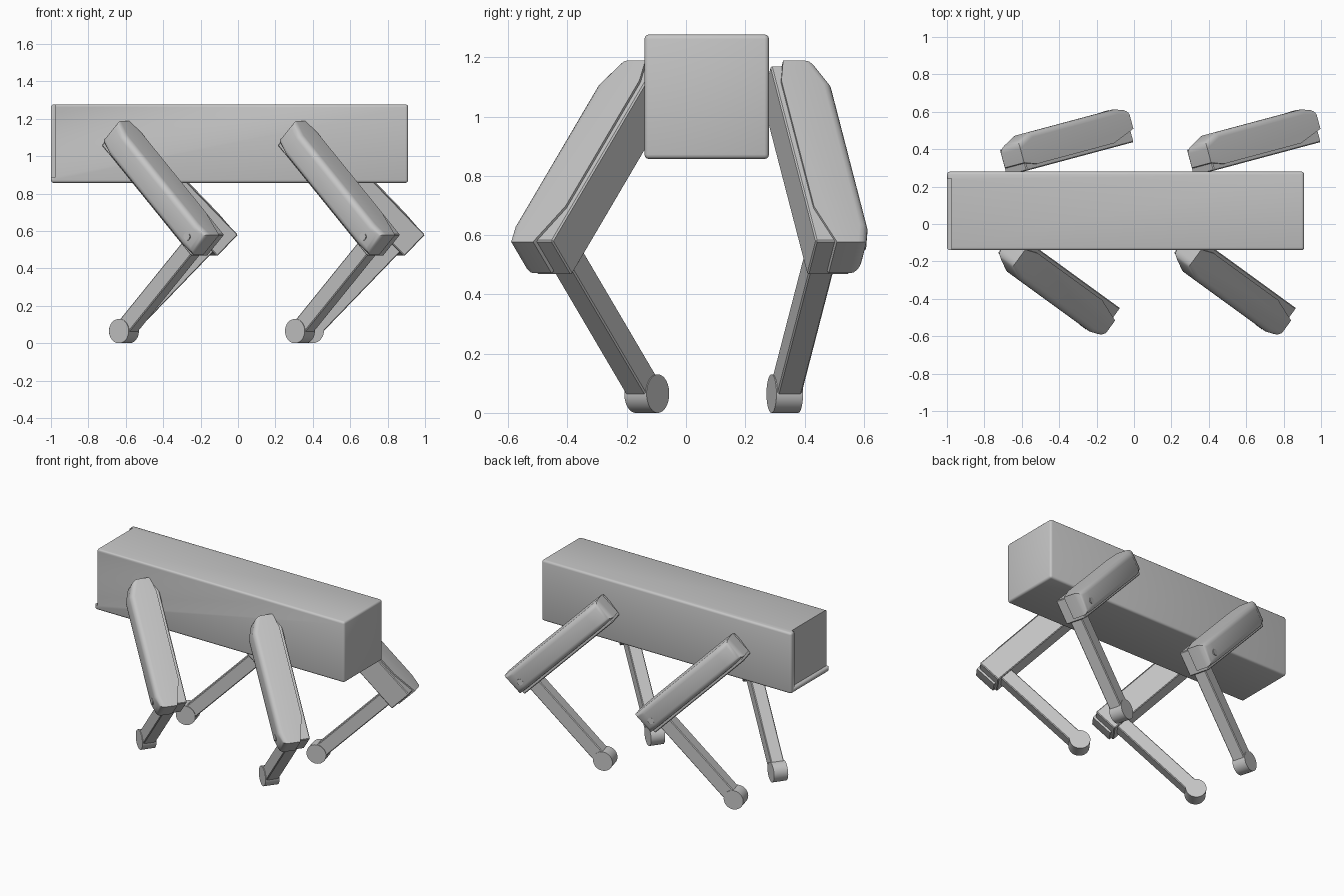
import bpy, bmesh
from math import radians, cos, sin
from mathutils import Matrix, Vector

old = bpy.data.objects.get("Cube")
if old:
    bpy.data.objects.remove(old, do_unlink=True)

grey = bpy.data.materials.new("plain grey")
grey.use_nodes = True
grey.diffuse_color = (0.56, 0.56, 0.56, 1)
grey.node_tree.nodes["Principled BSDF"].inputs["Base Color"].default_value = (0.56, 0.56, 0.56, 1)


def finish(bm, name, frame=Matrix()):
    """Place the mesh with the frame, and shade it smooth with sharp edges."""
    bm.transform(frame)
    bmesh.ops.recalc_face_normals(bm, faces=bm.faces)
    mesh = bpy.data.meshes.new(name)
    bm.to_mesh(mesh)
    bm.free()
    mesh.materials.append(grey)
    obj = bpy.data.objects.new(name, mesh)
    bpy.context.collection.objects.link(obj)
    bpy.ops.object.select_all(action='DESELECT')
    obj.select_set(True)
    bpy.context.view_layer.objects.active = obj
    bpy.ops.object.shade_smooth_by_angle(angle=radians(35))
    return obj


def box(lo, hi, bevel=0.0, segments=3):
    bm = bmesh.new()
    bmesh.ops.create_cube(bm, size=1)
    for v in bm.verts:
        v.co = Vector([a + (c + 0.5) * (b - a) for a, b, c in zip(lo, hi, v.co)])
    if bevel:
        bmesh.ops.bevel(bm, geom=bm.edges[:], offset=bevel, segments=segments,
                        profile=0.5, affect='EDGES')
    return bm


def disc(s, t, n0, n1, radius, sides=40):
    bm = bmesh.new()
    bmesh.ops.create_cone(bm, cap_ends=True, segments=sides, radius1=radius, radius2=radius,
                          depth=n1 - n0, matrix=Matrix.Translation((s, t, (n0 + n1) / 2)))
    return bm


# Cover side profile: position along the thigh, distance outward
COVER = [(-0.435, 0.21), (-0.34, 0.186), (0.26, 0.186), (0.43, 0.234),
         (0.43, 0.342), (0.35, 0.362), (-0.33, 0.362), (-0.435, 0.32)]


def cover():
    bm = bmesh.new()
    face = bm.faces.new([bm.verts.new((s, -0.06, n)) for s, n in COVER])
    made = bmesh.ops.extrude_face_region(bm, geom=[face])["geom"]
    bmesh.ops.translate(bm, vec=(0, 0.15, 0),
                        verts=[g for g in made if isinstance(g, bmesh.types.BMVert)])
    bmesh.ops.recalc_face_normals(bm, faces=bm.faces)
    # Round only the outer rim
    rim = [e for e in bm.edges if min(v.co.z for v in e.verts) > 0.3
           and e.calc_face_angle(0) > radians(35)]
    bmesh.ops.bevel(bm, geom=rim, offset=0.032, segments=4, profile=0.5,
                    affect='EDGES', clamp_overlap=True)
    return bm


def leg_frame(along, out, shift, u, n):
    """Axes: down the thigh, across it, and outward from the body."""
    up = Vector((0, 0, 1))
    down_thigh = (along - up).normalized()
    across = (along + up).normalized()
    origin = along * u + out * n + up * 0.818 + Vector((shift, 0, 0))
    m = Matrix((down_thigh, across, out)).transposed().to_4x4()
    m.translation = origin
    return m


def leg(name, frame):
    finish(box((-0.42, -0.081, 0.165), (0.418, 0.081, 0.31), 0.005, 1), name + "_thigh_core", frame)
    finish(cover(), name + "_thigh_cover", frame)
    finish(disc(0.35, 0, 0.3, 0.364, 0.021, 24), name + "_knee_bolt", frame)
    finish(box((0.299, -0.723, 0.18), (0.389, 0.05, 0.265), 0.005, 1), name + "_shin", frame)
    finish(disc(0.342, -0.723, 0.176, 0.269, 0.065), name + "_foot", frame)


# Body: rounded box with a shallow corner recess in one end
body = finish(box((-1, -0.14, 0.857), (0.91, 0.28, 1.277), 0.015), "body")
cutter = finish(box((-1.1, -0.3, 0.89), (-0.977, 0.242, 1.4)), "recess_cutter")
cutter.hide_render = True
cut = body.modifiers.new("recess", 'BOOLEAN')
cut.operation = 'DIFFERENCE'
cut.solver = 'EXACT'
cut.object = cutter
bpy.context.view_layer.objects.active = body
bpy.ops.object.modifier_apply(modifier="recess")
bpy.data.objects.remove(cutter, do_unlink=True)

# Legs: each pair shares one yaw
a, b = radians(36), radians(15)
front = Vector((cos(a), -sin(a), 0)), Vector((-sin(a), -cos(a), 0))
back = Vector((cos(b), sin(b), 0)), Vector((-sin(b), cos(b), 0))
for side, front_x, back_x in (("right", 0, -1.0), ("left", 0.941, 0)):
    leg("front_" + side, leg_frame(*front, front_x, -0.146, 0.243))
    leg("back_" + side, leg_frame(*back, back_x, 0.727, 0))
